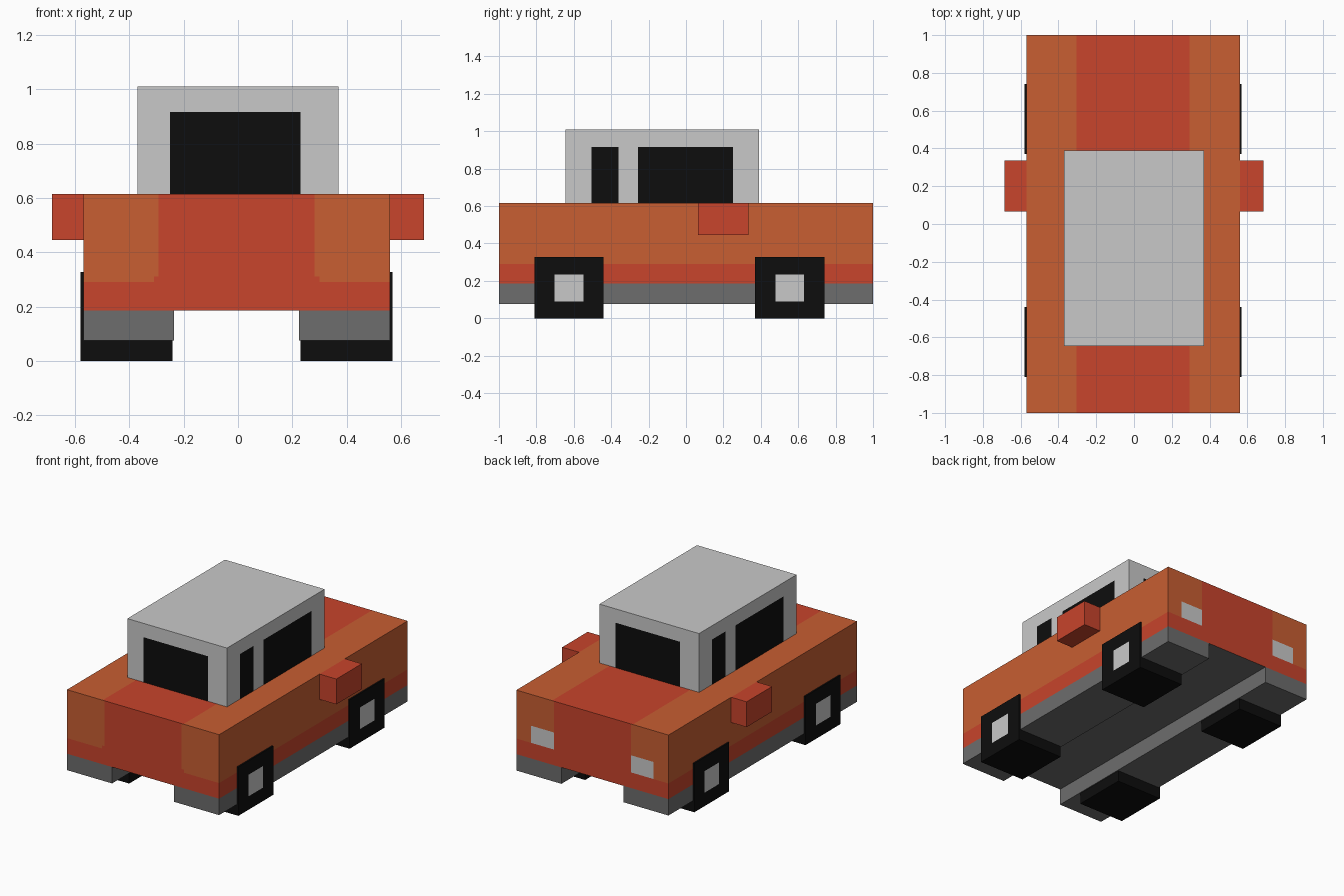
import bpy, bmesh
from mathutils import Vector

if "Cube" in bpy.data.objects:
    bpy.data.objects.remove(bpy.data.objects["Cube"])


def material(name, rgb):
    m = bpy.data.materials.new(name)
    m.diffuse_color = (*rgb, 1)
    m.use_nodes = True
    m.node_tree.nodes["Principled BSDF"].inputs["Base Color"].default_value = m.diffuse_color
    return m


RED = material("red paint", (0.578, 0.058, 0.025))
ORANGE = material("orange paint", (0.578, 0.112, 0.032))
LIGHT = material("light grey", (0.584, 0.584, 0.584))
GREY = material("dark grey", (0.153, 0.153, 0.153))
BLACK = material("black", (0.004, 0.004, 0.004))


def box(name, xr, yr, zr, mats, cuts=((), (), ()), rule=None):
    """Box cut along x, y, z positions; rule(centre, normal) picks the material index."""
    lo, hi = Vector((xr[0], yr[0], zr[0])), Vector((xr[1], yr[1], zr[1]))
    bm = bmesh.new()
    bmesh.ops.create_cube(bm, size=1)
    for v in bm.verts:
        v.co = [(lo[i] + hi[i]) / 2 + v.co[i] * (hi[i] - lo[i]) for i in range(3)]
    for axis in range(3):
        n = Vector([float(i == axis) for i in range(3)])
        for c in cuts[axis]:
            bmesh.ops.bisect_plane(bm, geom=bm.verts[:] + bm.edges[:] + bm.faces[:],
                                   plane_co=n * c, plane_no=n)
    bm.normal_update()
    if rule:
        for f in bm.faces:
            f.material_index = rule(f.calc_center_median(), f.normal)
    me = bpy.data.meshes.new(name)
    bm.to_mesh(me)
    bm.free()
    for m in mats:
        me.materials.append(m)
    ob = bpy.data.objects.new(name, me)
    bpy.context.collection.objects.link(ob)
    return ob


CX = -0.005  # the body sits slightly off centre


# Body: orange corners and sides, red centre stripe and sill, grey floor
def paint_body(c, n):
    x, z = abs(c.x - CX), c.z
    if n.z < -0.5:
        return 2
    if n.z > 0.5:
        return int(x > 0.295)
    if abs(n.x) > 0.5:
        return int(z > 0.29)
    if n.y > 0.5 and 0.29 < x < 0.455 and 0.29 < z < 0.405:
        return 3                                    # lamps
    if n.y < -0.5 and x < 0.305 and z < 0.31:
        return 0                                    # clipped panel corner
    return int(x > 0.287 and z > 0.29)


box("body", (-0.57, 0.56), (-1, 1), (0.185, 0.615), (RED, ORANGE, GREY, LIGHT),
    ([CX + s * d for s in (-1, 1) for d in (0.287, 0.3, 0.305, 0.455)], (), (0.29, 0.31, 0.405)),
    paint_body)


# Cabin: windows repeat with a half turn about the cabin centre
CY = -0.1275


def paint_cabin(c, n):
    if abs(n.z) > 0.5 or c.z > 0.917:
        return 0
    if abs(n.y) > 0.5:
        x = c.x if n.y < 0 else -c.x
        return int(-0.25 < x < 0.23)
    y = c.y if n.x > 0 else 2 * CY - c.y
    return int(-0.505 < y < -0.362 or -0.257 < y < 0.25)


side = (-0.505, -0.362, -0.257, 0.25)
box("cabin", (-0.37, 0.37), (-0.645, 0.39), (0.615, 1.01), (LIGHT, BLACK),
    ((-0.25, -0.23, 0.23, 0.25), side + tuple(2 * CY - y for y in side), (0.917,)), paint_cabin)


# Parts on both sides
for s, label in ((1, "right"), (-1, "left")):
    def span(a, b):
        return sorted((CX + s * a, CX + s * b))

    box(label + "_skirt", span(0.23, 0.565), (-1, 1), (0.075, 0.185), (GREY,))
    box(label + "_mirror", sorted((CX + s * 0.565, s * 0.685)), (0.065, 0.335),
        (0.445, 0.615), (RED,))
    for end, y in (("front", -0.625), ("back", 0.555)):
        # Wheel with a pale square hub on its outer face
        def paint_wheel(c, n):
            return int(n.x * s > 0.5 and abs(c.y - y) < 0.077 and 0.09 < c.z < 0.235)

        box(f"{end}_{label}_wheel", span(0.236, 0.575), (y - 0.185, y + 0.185), (0, 0.328),
            (BLACK, LIGHT), ((), (y - 0.077, y + 0.077), (0.09, 0.235)), paint_wheel)
